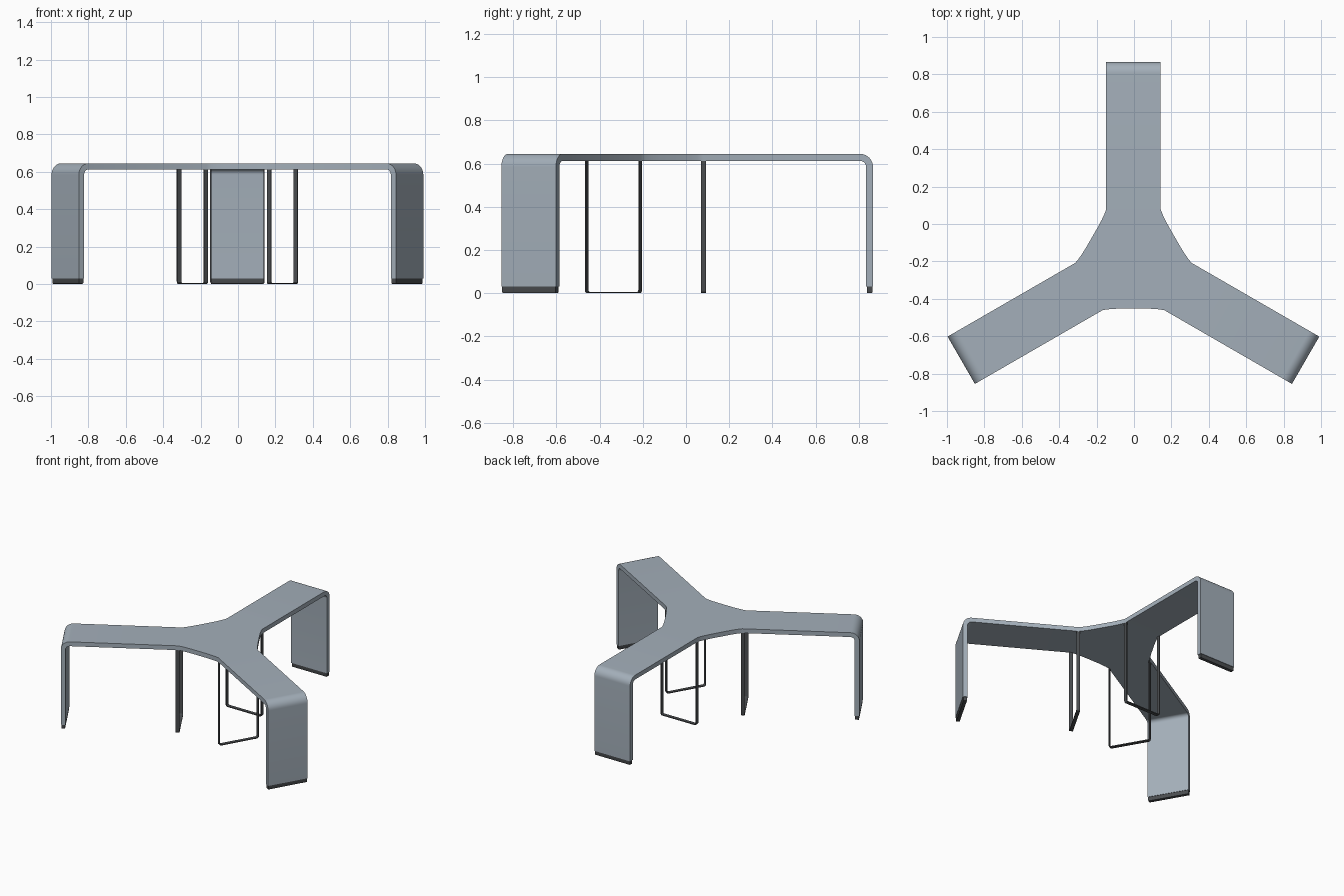
import bpy, bmesh, math
from mathutils import Matrix, Vector

if "Cube" in bpy.data.objects:
    bpy.data.objects.remove(bpy.data.objects["Cube"])

CENTER = Vector((-0.003, -0.197, 0))   # meeting point of the three arms
REACH, HALF, TOP, THICK = 1.063, 0.146, 0.645, 0.032
BEND, FOOT = 0.06, 0.03
ARM_ANGLES = [math.radians(a) for a in (90, 210, 330)]


def material(name, rgb):
    m = bpy.data.materials.new(name)
    m.diffuse_color = (*rgb, 1)
    m.use_nodes = True
    m.node_tree.nodes["Principled BSDF"].inputs["Base Color"].default_value = m.diffuse_color
    return m


GREY = material("pale blue grey", (0.37, 0.43, 0.49))
DARK = material("dark grey", (0.07, 0.075, 0.08))


def place(angle, along, across, z):
    """Point in an arm's own frame to world space."""
    return CENTER + Matrix.Rotation(angle, 3, 'Z') @ Vector((along, across, z))


def finish(bm, name, mat, thickness=0):
    me = bpy.data.meshes.new(name)
    bm.to_mesh(me)
    bm.free()
    me.materials.append(mat)
    ob = bpy.data.objects.new(name, me)
    bpy.context.collection.objects.link(ob)
    bpy.ops.object.select_all(action='DESELECT')
    ob.select_set(True)
    bpy.context.view_layer.objects.active = ob
    if thickness:
        mod = ob.modifiers.new("thickness", 'SOLIDIFY')
        mod.thickness, mod.offset, mod.use_even_offset = thickness, -1, True
        bpy.ops.object.modifier_apply(modifier=mod.name)
    bpy.ops.object.shade_smooth_by_angle(angle=math.radians(30))
    return ob


# Table top with its three folded-down legs: hub outline, then bent strips
bm = bmesh.new()
outline, strips = [], []
for a in ARM_ANGLES:
    start = REACH - BEND
    right = bm.verts.new(place(a, start, -HALF, TOP))
    left = bm.verts.new(place(a, start, HALF, TOP))
    outline += [bm.verts.new(place(a, 0.275, -HALF, TOP)), right, left,
                bm.verts.new(place(a, 0.275, HALF, TOP))]
    # softened inner corner between this arm and the next
    for along, across in ((0.2595, -0.14), (0.2565, -0.105), (0.255, -0.06),
                          (0.255, 0.06), (0.2565, 0.105), (0.2595, 0.14)):
        outline.append(bm.verts.new(place(a + math.pi / 3, along, across, TOP)))
    strips.append((a, right, left))
bm.faces.new(outline)
for a, right, left in strips:
    path = [(REACH - BEND + BEND * math.sin(t), TOP - BEND + BEND * math.cos(t))
            for t in (math.pi / 2 * i / 10 for i in range(1, 11))]
    path.append((REACH, FOOT))
    for along, z in path:
        r2 = bm.verts.new(place(a, along, -HALF, z))
        l2 = bm.verts.new(place(a, along, HALF, z))
        bm.faces.new((left, right, r2, l2))
        right, left = r2, l2
finish(bm, "table_top_and_legs", GREY, THICK)

for n, a in enumerate(ARM_ANGLES, 1):
    # Foot pad under each leg, slightly inset, with softened bottom edges
    bm = bmesh.new()
    bmesh.ops.create_cube(bm, size=1)
    bmesh.ops.scale(bm, vec=(THICK - 0.006, 2 * HALF - 0.006, FOOT + 0.002),
                    verts=bm.verts)
    low = [e for e in bm.edges if all(v.co.z < 0 for v in e.verts)]
    bmesh.ops.bevel(bm, geom=low, offset=0.005, segments=2, profile=0.5,
                    affect='EDGES')
    bm.transform(Matrix.Translation(place(a, REACH - THICK / 2, 0, FOOT / 2 + 0.001))
                 @ Matrix.Rotation(a, 4, 'Z'))
    finish(bm, f"foot_pad_{n}", DARK)

    # Thin U-shaped support strap under the root of each arm
    bm = bmesh.new()
    rad, wide, mid = 0.014, 0.025, 0.278
    corner = [(math.cos(t), math.sin(t)) for t in (math.pi / 2 * i / 5 for i in range(6))]
    path = [(-HALF, TOP - THICK)]
    path += [(-HALF + rad - rad * c, rad - rad * s) for c, s in corner]
    path += [(HALF - rad + rad * c, rad - rad * s) for c, s in reversed(corner)]
    path.append((HALF, TOP - THICK))
    rows = [[bm.verts.new(place(a, mid + d, x, z)) for d in (-wide / 2, wide / 2)]
            for x, z in path]
    for p, q in zip(rows, rows[1:]):
        bm.faces.new((p[1], p[0], q[0], q[1]))
    finish(bm, f"support_strap_{n}", DARK, 0.006)
